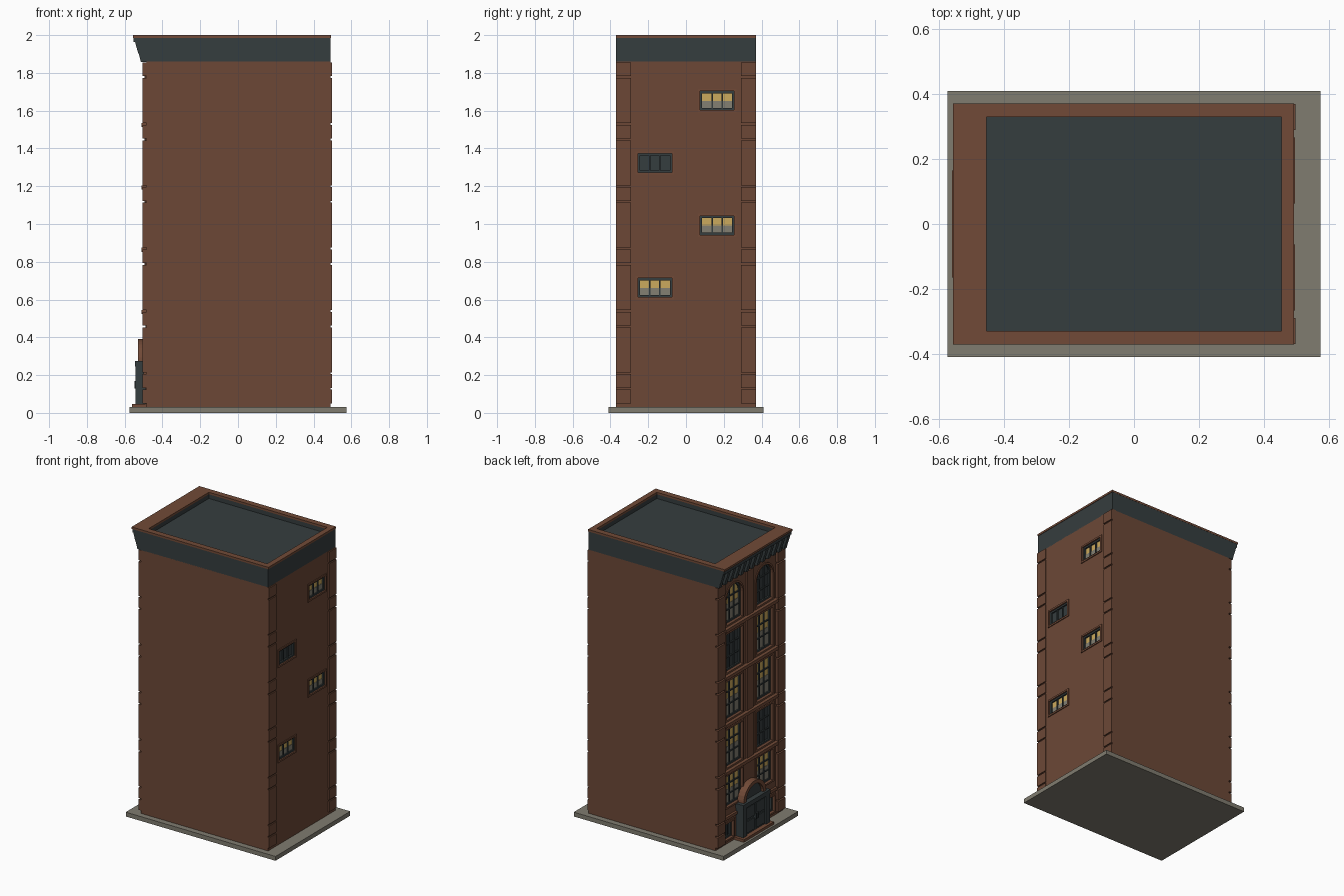
import bpy, bmesh, math

if "Cube" in bpy.data.objects:
    bpy.data.objects.remove(bpy.data.objects["Cube"])

def mat(name, r, g, b):
    m = bpy.data.materials.new(name)
    m.diffuse_color = (r, g, b, 1)
    m.use_nodes = True
    m.node_tree.nodes["Principled BSDF"].inputs["Base Color"].default_value = m.diffuse_color
    return m

BRICK = mat("brick brown", 0.150, 0.064, 0.037)
TRIM = mat("terracotta trim", 0.165, 0.068, 0.038)
DARK = mat("dark slate", 0.036, 0.047, 0.049)
STONE = mat("pavement stone", 0.215, 0.200, 0.160)
GLOW = mat("lit window", 0.60, 0.40, 0.11)
BLIND = mat("grey glass", 0.230, 0.215, 0.170)

def finish(name, bm, m):
    bmesh.ops.recalc_face_normals(bm, faces=bm.faces)
    me = bpy.data.meshes.new(name)
    bm.to_mesh(me)
    bm.free()
    me.materials.append(m)
    ob = bpy.data.objects.new(name, me)
    bpy.context.collection.objects.link(ob)
    return ob

def boxes(name, m, items):
    """One object from boxes given as (x0, x1, y0, y1, z0, z1)."""
    bm = bmesh.new()
    for x0, x1, y0, y1, z0, z1 in items:
        vs = bmesh.ops.create_cube(bm, size=1)["verts"]
        for v in vs:
            v.co = ((x0 + x1) / 2 + v.co.x * (x1 - x0), (y0 + y1) / 2 + v.co.y * (y1 - y0),
                    (z0 + z1) / 2 + v.co.z * (z1 - z0))
    return finish(name, bm, m)

def prism(name, m, pts, x0, x1):
    """Outline in (y, z) extruded along x."""
    bm = bmesh.new()
    a, b = ([bm.verts.new((x, y, z)) for y, z in pts] for x in (x0, x1))
    bm.faces.new(a)
    bm.faces.new(b)
    for i in range(len(pts)):
        j = (i + 1) % len(pts)
        bm.faces.new((a[i], a[j], b[j], b[i]))
    return finish(name, bm, m)

def ring(name, m, outer, inner, x0, x1):
    """Frame between two matching (y, z) outlines."""
    bm = bmesh.new()
    loops = [[bm.verts.new((x, y, z)) for y, z in o]
             for o, x in ((outer, x0), (inner, x0), (inner, x1), (outer, x1))]
    for k in range(4):
        a, b = loops[k], loops[(k + 1) % 4]
        for i in range(len(outer)):
            j = (i + 1) % len(outer)
            bm.faces.new((a[i], a[j], b[j], b[i]))
    return finish(name, bm, m)

def outline(y, hw, z0, z1, arched):
    if not arched:
        return [(y - hw, z0), (y + hw, z0), (y + hw, z1), (y - hw, z1)]
    n = 14
    arc = [(y + hw * math.cos(math.pi * i / n), z1 - hw + hw * math.sin(math.pi * i / n))
           for i in range(n + 1)]
    return [(y - hw, z0), (y + hw, z0)] + arc

# pavement and brick body
boxes("pavement_slab", STONE, [(-.575, .575, -.41, .41, 0, .03)])
body = boxes("brick_body", BRICK, [(-.485, .49, -.37, .37, .015, 1.86)])

cutters = []
def window(name, side, y, hw, z0, z1, lit, arched=False, rows=2):
    """side: -1 street facade, +1 rear wall."""
    wall = -.485 if side < 0 else .49
    depth = .028 if side < 0 else .018
    back = wall - side * depth
    full = outline(y, hw, z0, z1, arched)
    t = .011
    inner = outline(y, hw - t, z0 + t, z1 - t, arched)
    cutters.append(prism(name + "_cutter", BRICK, full, back - side * .002, wall + side * .05))
    prism(name + "_upper_pane", GLOW if lit else DARK, inner, back - side * .003, back + side * .003)
    if lit:
        mid = z0 + (z1 - z0) * .48
        xs = sorted((back, back + side * .005))
        boxes(name + "_lower_pane", BLIND, [(*xs, y - hw + t, y + hw - t, z0 + t, mid)])
    ring(name + "_frame", DARK, full, inner, back - side * .002, back + side * .014)
    # glazing bars
    xs = sorted((back, back + side * .011))
    b = .004
    iw = hw - t
    bars = []
    for s in (-1, 1):
        yy = y + s * iw / 3
        top = z1 - t
        if arched:
            top = z1 - hw + math.sqrt(iw ** 2 - (iw / 3 + b) ** 2)
        bars.append((*xs, yy - b, yy + b, z0 + t, top))
    for r in range(1, rows + 1):
        zz = z0 + (z1 - z0) * r / (rows + 1)
        bars.append((*xs, y - iw, y + iw, zz - b, zz + b))
    boxes(name + "_bars", DARK, bars)
    # thin brick surround
    ring(name + "_surround", TRIM, outline(y, hw + .012, z0 - .012, z1 + .012, arched), full,
         wall - side * .002, wall + side * .006)

# street facade: two columns, five storeys
LEVELS = [(.285, .50), (.56, .82), (.89, 1.155), (1.22, 1.485), (1.55, 1.81)]
UNLIT = {(1, 3), (-1, 4), (-1, 1)}
for s in (1, -1):
    for i, (z0, z1) in enumerate(LEVELS):
        window(f"street_window_{'left' if s > 0 else 'right'}_{i + 1}", -1, s * .165, .09,
               z0, z1, (s, i) not in UNLIT, arched=(i == 4))
    window(f"basement_window_{'left' if s > 0 else 'right'}", -1, s * .225, .05, .06, .17,
           False, rows=0)

# rear windows, alternating sides
for i, (y, z) in enumerate([(-.165, .663), (.165, .993), (-.165, 1.323), (.165, 1.653)]):
    window(f"rear_window_{i + 1}", 1, y, .09, z - .05, z + .05, i != 2, rows=0)

# cut the openings into the body, then drop the cutters
for c in cutters:
    md = body.modifiers.new("opening", "BOOLEAN")
    md.operation, md.solver, md.object = "DIFFERENCE", "EXACT", c
bpy.context.view_layer.update()
dg = bpy.context.evaluated_depsgraph_get()
cut = bpy.data.meshes.new_from_object(body.evaluated_get(dg))
body.modifiers.clear()
body.data = cut
for c in cutters:
    bpy.data.objects.remove(c)

# corner piers of stacked blocks
edges = [.045, .128]
for k in range(6):
    edges += [.212 + .33 * k, .46 + .33 * k]
zs = [.045, .128]
for k in range(5):
    zs += [.21 + .33 * k, .458 + .33 * k]
zs += [1.775] if zs[-1] < 1.77 else []
zs += [1.86]
blocks = []
for s in (-1, 1):
    y0, y1 = sorted((s * .29, s * .37))
    for a, b in zip(zs, zs[1:]):
        blocks.append((-.505, -.47, y0, y1, a + .005, b - .005))
        blocks.append((.48, .498, y0, y1, a + .005, b - .005))
boxes("corner_pier_blocks", BRICK, blocks)

# belt courses and window lintels on the street side
belts = [(-.51, -.48, -.29, .29, z - .022, z) for z in (.545, .875, 1.205, 1.535)]
belts += [(-.50, -.48, -.29, -.15, .205, .225), (-.50, -.48, .15, .29, .205, .225)]
boxes("belt_courses", TRIM, belts)
boxes("centre_pier", BRICK, [(-.495, -.48, -.035, .035, z, z + .306)
                             for z in (.547, .877, 1.207, 1.537)])

# entrance: step, portal, doors and arch
boxes("door_step", TRIM, [(-.56, -.48, -.165, .165, .03, .048)])
portal = [(-.545, -.48, -.15, .15, .245, .275), (-.53, -.48, -.11, .11, .048, .25)]
for s in (-1, 1):
    y0, y1 = sorted((s * .105, s * .145))
    portal.append((-.542, -.48, y0, y1, .048, .25))
    y0, y1 = sorted((s * .01, s * .095))
    portal += [(-.536, -.52, y0, y1, .06, .14), (-.536, -.52, y0, y1, .155, .235)]
boxes("door_portal", DARK, portal)
boxes("door_handles", DARK, [(-.549, -.53, s * .012 - .004, s * .012 + .004, .13, .17) for s in (-1, 1)])
ring("door_arch", TRIM, outline(0, .125, .265, .39, True), outline(0, .095, .27, .365, True), -.53, -.48)
prism("door_fanlight", DARK, outline(0, .1, .268, .368, True), -.51, -.48)

# dark roof band, parapet and recessed roof
boxes("roof_band", DARK, [(-.5, .49, -.37, .37, 1.857, 1.957)])
rect = lambda x0, x1, y: [(x0, x1, -y, -.33), (x0, x1, .33, y),
                          (x0, -.455, -.33, .33), (.455, x1, -.33, .33)]
boxes("parapet", DARK, [(*r, 1.955, 1.986) for r in rect(-.5, .49, .37)])
boxes("parapet_cap", TRIM, [(*r, 1.986, 2.0) for r in rect(-.557, .493, .371)])

# street cornice with brackets
boxes("cornice_shelf", DARK, [(-.552, -.49, -.37, .37, 1.963, 1.986)])
prof = [(-.495, 1.858), (-.514, 1.858), (-.522, 1.89), (-.533, 1.92), (-.545, 1.964), (-.495, 1.964)]
bm = bmesh.new()
N = 13
for k in range(N):
    yc = -.356 + .712 * k / (N - 1)
    a, b = ([bm.verts.new((x, yc + d, z)) for x, z in prof] for d in (-.014, .014))
    bm.faces.new(a)
    bm.faces.new(b)
    for i in range(len(prof)):
        j = (i + 1) % len(prof)
        bm.faces.new((a[i], a[j], b[j], b[i]))
finish("cornice_brackets", bm, DARK)
